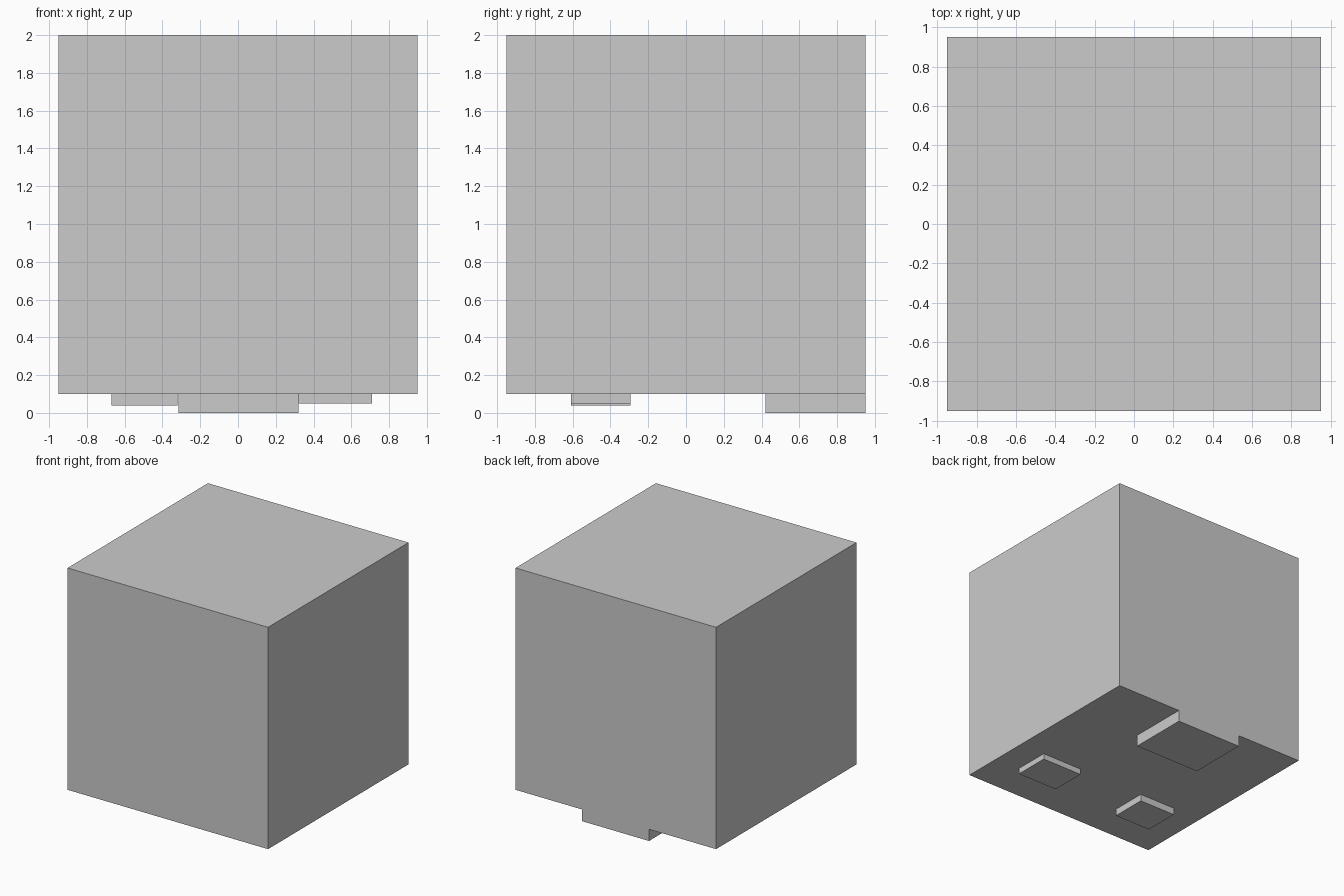
import bpy

if "Cube" in bpy.data.objects:
    bpy.data.objects.remove(bpy.data.objects["Cube"])


def box(name, lo, hi):
    """Axis-aligned box between two corners."""
    centre = [(a + b) / 2 for a, b in zip(lo, hi)]
    bpy.ops.mesh.primitive_cube_add(size=1, location=centre)
    ob = bpy.context.object
    ob.name = name
    ob.scale = [b - a for a, b in zip(lo, hi)]
    bpy.ops.object.transform_apply(location=True, rotation=True, scale=True)
    return ob


# Main block
body = box("body", (-0.95, -0.95, 0.10), (0.95, 0.95, 2.0))

# Pads under the block; they overlap upward so the union is clean
TOP = 0.3
pads = [
    box("back_pad", (-0.315, 0.42, 0.0), (0.32, 0.95, TOP)),
    box("left_pad", (-0.67, -0.61, 0.04), (-0.32, -0.295, TOP)),
    box("right_pad", (0.32, -0.61, 0.05), (0.71, -0.295, TOP)),
]

# Fuse the pads into the block as one solid
for pad in pads:
    mod = body.modifiers.new("join_" + pad.name, 'BOOLEAN')
    mod.operation = 'UNION'
    mod.solver = 'EXACT'
    mod.object = pad
    bpy.context.view_layer.objects.active = body
    bpy.ops.object.modifier_apply(modifier=mod.name)
    bpy.data.objects.remove(pad, do_unlink=True)
